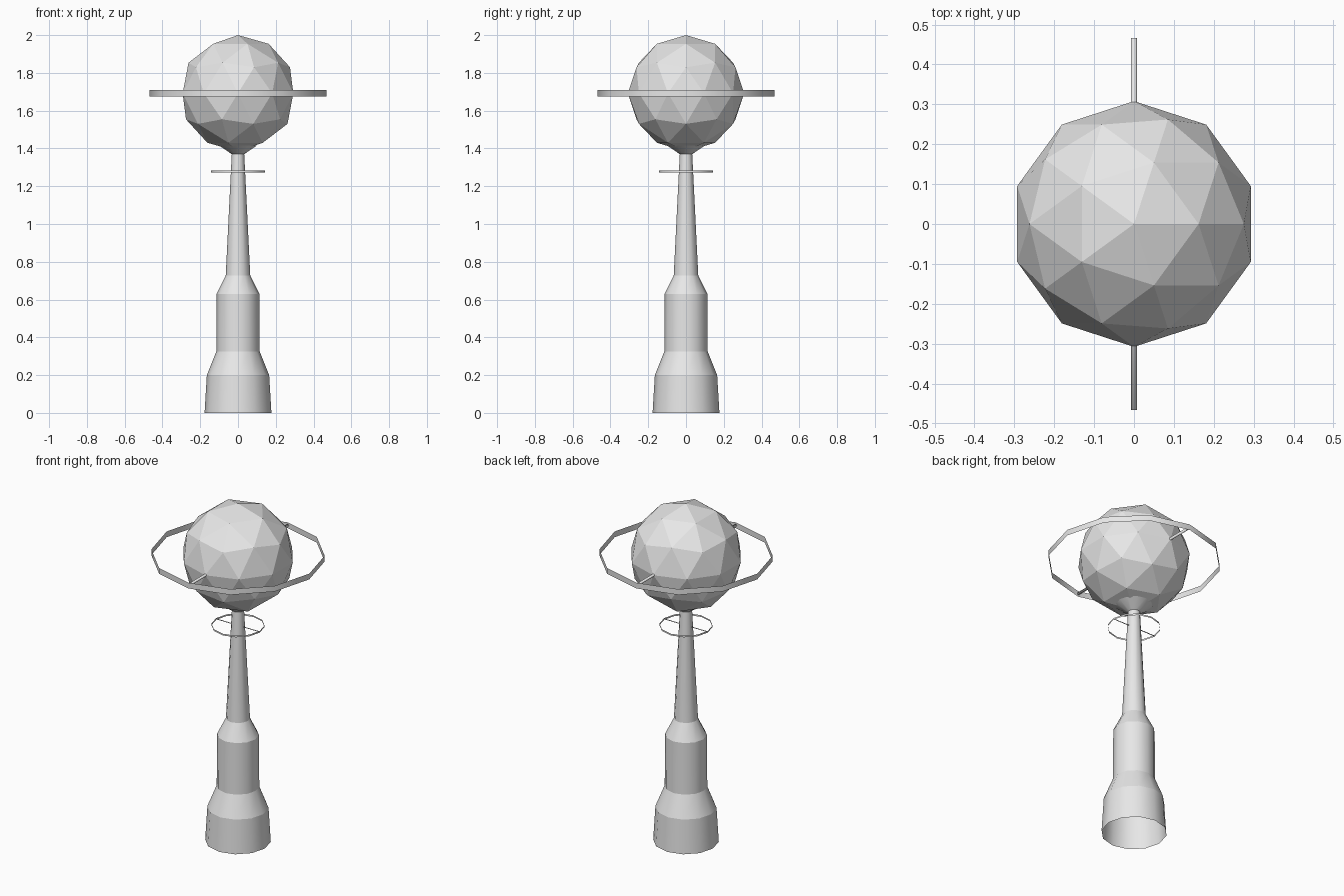
import bpy, bmesh, math
from mathutils import Matrix

cube = bpy.data.objects.get("Cube")
if cube:
    bpy.data.objects.remove(cube, do_unlink=True)

SIDES = 12
BALL_Z = 1.692

grey = bpy.data.materials.new("light_grey")
grey.use_nodes = True
colour = (0.8, 0.8, 0.8, 1)
grey.diffuse_color = colour
for node in grey.node_tree.nodes:
    if node.type == 'BSDF_PRINCIPLED':
        node.inputs["Base Color"].default_value = colour


def finish(name, bm, smooth=True):
    """Turn a bmesh into a named, coloured object."""
    for face in bm.faces:
        face.smooth = smooth
    mesh = bpy.data.meshes.new(name)
    bm.to_mesh(mesh)
    bm.free()
    mesh.materials.append(grey)
    obj = bpy.data.objects.new(name, mesh)
    bpy.context.collection.objects.link(obj)
    return obj


def lathe(name, profile):
    """Open-ended revolved shell with crisp edges between its sections."""
    bm = bmesh.new()
    rings = []
    for radius, z in profile:
        rings.append([bm.verts.new((radius * math.cos(a), radius * math.sin(a), z))
                      for a in (math.tau * i / SIDES for i in range(SIDES))])
    for low, high in zip(rings, rings[1:]):
        for i in range(SIDES):
            j = (i + 1) % SIDES
            bm.faces.new((low[i], low[j], high[j], high[i]))
    for edge in bm.edges:
        a, b = edge.verts
        if abs(a.co.z - b.co.z) < 1e-5:
            edge.smooth = False
    return finish(name, bm)


def crossbar(name, length, radius, z, turn):
    """Thin horizontal rod spanning a ring."""
    bm = bmesh.new()
    place = (Matrix.Translation((0, 0, z)) @ Matrix.Rotation(turn, 4, 'Z')
             @ Matrix.Rotation(math.pi / 2, 4, 'X'))
    bmesh.ops.create_cone(bm, cap_ends=True, segments=8, radius1=radius,
                          radius2=radius, depth=length, matrix=place)
    return finish(name, bm)


# Stepped base, tapering shaft and flared neck
lathe("tower", [(0.177, 0), (0.165, 0.2), (0.115, 0.325), (0.113, 0.63),
                (0.065, 0.727), (0.033, 1.37), (0.1, 1.415)])

# Faceted ball
bm = bmesh.new()
bmesh.ops.create_icosphere(bm, subdivisions=2, radius=0.308,
                           matrix=Matrix.Translation((0, 0, BALL_Z)))
finish("faceted_ball", bm, smooth=False)

# Flat band rings, each with a crossbar: name, radius, height, centre z, bar turn
for name, radius, height, z, turn in (
        ("large_ring", 0.468, 0.034, BALL_Z, 0),
        ("small_ring", 0.143, 0.01, 1.277, math.pi / 2)):
    lathe(name, [(radius, z - height / 2), (radius, z + height / 2)])
    crossbar(name + "_crossbar", 2 * radius - 0.004, radius * 0.016, z, turn)
